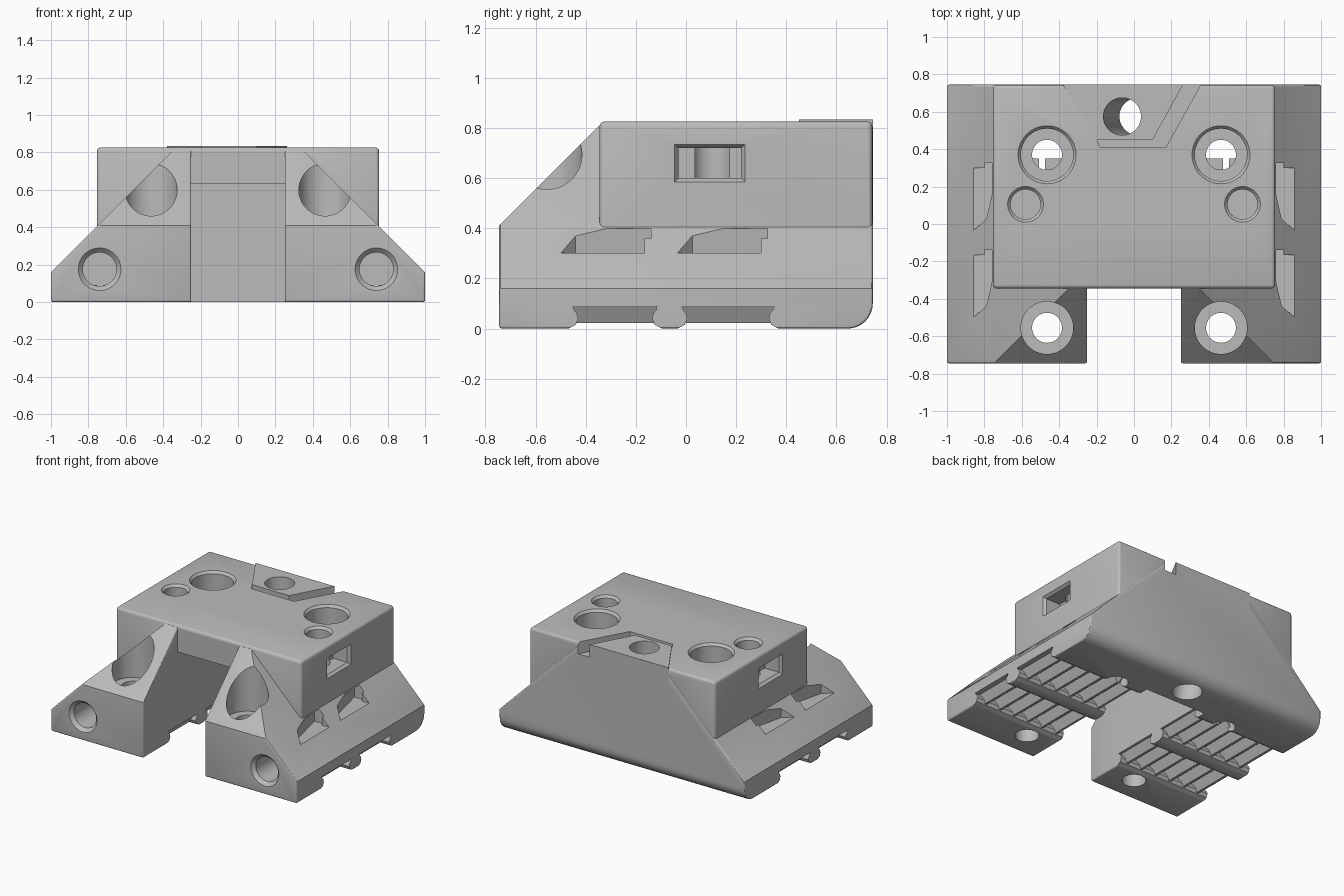
import bpy, bmesh, math
from mathutils import Vector

if "Cube" in bpy.data.objects:
    bpy.data.objects.remove(bpy.data.objects["Cube"])

grey = bpy.data.materials.new("light_grey")
grey.use_nodes = True
COLOR = (0.5, 0.5, 0.5, 1)
grey.diffuse_color = COLOR
grey.node_tree.nodes["Principled BSDF"].inputs["Base Color"].default_value = COLOR


def finish(bm, name):
    bmesh.ops.recalc_face_normals(bm, faces=bm.faces)
    mesh = bpy.data.meshes.new(name)
    bm.to_mesh(mesh)
    bm.free()
    mesh.materials.append(grey)
    ob = bpy.data.objects.new(name, mesh)
    bpy.context.collection.objects.link(ob)
    return ob


def prism(name, pts, axis, a, b):
    """Extrude a 2D outline along an axis from a to b."""
    place = {"x": lambda p, t: (t, p[0], p[1]),
             "y": lambda p, t: (p[0], t, p[1]),
             "z": lambda p, t: (p[0], p[1], t)}[axis]
    bm = bmesh.new()
    face = bm.faces.new([bm.verts.new(place(p, a)) for p in pts])
    new = bmesh.ops.extrude_face_region(bm, geom=[face])["geom"]
    shift = Vector(place((0, 0), b - a))
    bmesh.ops.translate(bm, vec=shift, verts=[v for v in new if isinstance(v, bmesh.types.BMVert)])
    return finish(bm, name)


def box(name, x, y, z):
    return prism(name, [(x[0], y[0]), (x[1], y[0]), (x[1], y[1]), (x[0], y[1])], "z", *z)


def rod(start, end, r1, r2=None):
    """Round cutter between two points, optionally tapered."""
    start, end = Vector(start), Vector(end)
    d = end - start
    bm = bmesh.new()
    bmesh.ops.create_cone(bm, cap_ends=True, segments=48, radius1=r1,
                          radius2=r1 if r2 is None else r2, depth=d.length)
    bmesh.ops.rotate(bm, verts=bm.verts, matrix=Vector((0, 0, 1)).rotation_difference(d).to_matrix())
    bmesh.ops.translate(bm, verts=bm.verts, vec=(start + end) / 2)
    return finish(bm, "cutter")


def apply(ob, mod):
    bpy.context.view_layer.objects.active = ob
    bpy.ops.object.modifier_apply(modifier=mod.name)


def combine(ob, other, op="DIFFERENCE"):
    mod = ob.modifiers.new("combine", "BOOLEAN")
    mod.operation, mod.solver, mod.object = op, "EXACT", other
    apply(ob, mod)
    bpy.data.objects.remove(other)


def bevel(ob, width, segments, limit=75):
    mod = ob.modifiers.new("bevel", "BEVEL")
    mod.width, mod.segments = width, segments
    mod.limit_method, mod.angle_limit = "ANGLE", math.radians(limit)
    apply(ob, mod)


# Sloped base: cross profile trimmed by the side profile
body = prism("body", [(-1, 0), (1, 0), (1, .16), (.35, .81), (-.35, .81), (-1, .16)], "y", -.9, .9)
arc = [(.645 + .1 * math.sin(t * math.pi / 16), .1 - .1 * math.cos(t * math.pi / 16)) for t in range(9)]
side = prism("side", [(-.745, 0)] + arc + [(.745, .9), (-.255, .9), (-.745, .41)], "x", -1.2, 1.2)
combine(body, side, "INTERSECT")
combine(body, box("cutter", (-.25, .25), (-1, -.33), (-1, 2)))
bevel(body, .028, 3)

# Upper block
block = box("block", (-.755, .755), (-.345, .743), (.38, .826))
bevel(block, .02, 3)
combine(body, block, "UNION")

# Underside channel behind the front gap
combine(body, box("cutter", (-.25, .25), (-.6, .43), (-.2, .63)))

# Grip recesses under both legs, with rounded shoulders
SHOULDER = [(.025, .085), (.005, .06), (0, .04), (.01, .015), (.04, 0), (.04, -.1)]
RECESSES = [(-.43, -.135), (.005, .33)]
for y0, y1 in RECESSES:
    pts = [(y0 - d, z) for d, z in SHOULDER] + [(y1 + d, z) for d, z in reversed(SHOULDER)]
    combine(body, prism("cutter", pts, "x", -1.2, 1.2))

for s in (-1, 1):
    # Bolt holes with counterbores
    for y, top, floor in ((.37, .826, .42), (-.555, 1, .4)):
        x = s * .465
        combine(body, rod((x, y, floor), (x, y, 1), .14))
        combine(body, rod((x, y, -.2), (x, y, .6), .08))
        if top < 1:
            combine(body, rod((x, y, top - .02), (x, y, top + .02), .138, .172))
    # Small blind holes in the top
    x = s * .58
    combine(body, rod((x, .105, .5), (x, .105, 1), .08))
    combine(body, rod((x, .105, .808), (x, .105, .846), .08, .113))
    # Front round sockets
    x = s * .74
    combine(body, rod((x, -1, .175), (x, -.35, .175), .09))
    combine(body, rod((x, -.765, .175), (x, -.72, .175), .133, .09))
    # Side windows with a chamfered frame
    combine(body, box("cutter", (min(s * .62, s), max(s * .62, s)), (-.03, .22), (.6, .72)))
    frame = rod((s * .73, .095, .66), (s * .78, .095, .66), .5, .5)
    bm = bmesh.new()
    rings = []
    for depth, grow in ((.735, 0), (.775, .03)):
        rings.append([bm.verts.new((s * depth, .095 + a * (.125 + grow), .66 + b * (.06 + grow)))
                      for a, b in ((-1, -1), (1, -1), (1, 1), (-1, 1))])
    for i in range(4):
        j = (i + 1) % 4
        bm.faces.new((rings[0][i], rings[0][j], rings[1][j], rings[1][i]))
    for ring in rings:
        bm.faces.new(ring)
    bpy.data.objects.remove(frame)
    combine(body, finish(bm, "cutter"))
    # Ramped slots in the side slopes
    for y in (-.5, -.035):
        pts = [(s * 1.1, y), (s * .86, y), (s * .79, y + .06), (s * .72, y + .36), (s * .8, y + .36),
               (s * .8, y + .335), (s * 1.1, y + .335)]
        combine(body, prism("cutter", pts, "z", .302, .4))

# Angled groove around the rear tab, and the slanted through hole
combine(body, prism("cutter", [(-.2, .45), (-.18, .41), (.17, .41), (.36, .75), (.26, .75), (.1, .45)],
                    "z", .74, 1))
tab = prism("rear_tab", [(-.2, .45), (.1, .45), (.262, .745), (-.38, .745)], "z", .71, .834)
combine(body, tab, "UNION")
combine(body, rod((-.075, .575, .95), (.035, .575, -.12), .1))

# Grip teeth running front to back
teeth = []
for s in (-1, 1):
    for y0, y1 in RECESSES:
        for i in range(6):
            x = s * (.31 + i * .122)
            teeth.append(prism("grip_tooth", [(x - .045, .09), (x + .045, .09), (x + .008, .022),
                                              (x - .008, .022)], "y", y0 - .02, y1 + .02))

# Smooth shading with sharp edges kept
bpy.ops.object.select_all(action="DESELECT")
for ob in [body] + teeth:
    ob.select_set(True)
bpy.context.view_layer.objects.active = body
bpy.ops.object.shade_smooth_by_angle(angle=math.radians(30))
